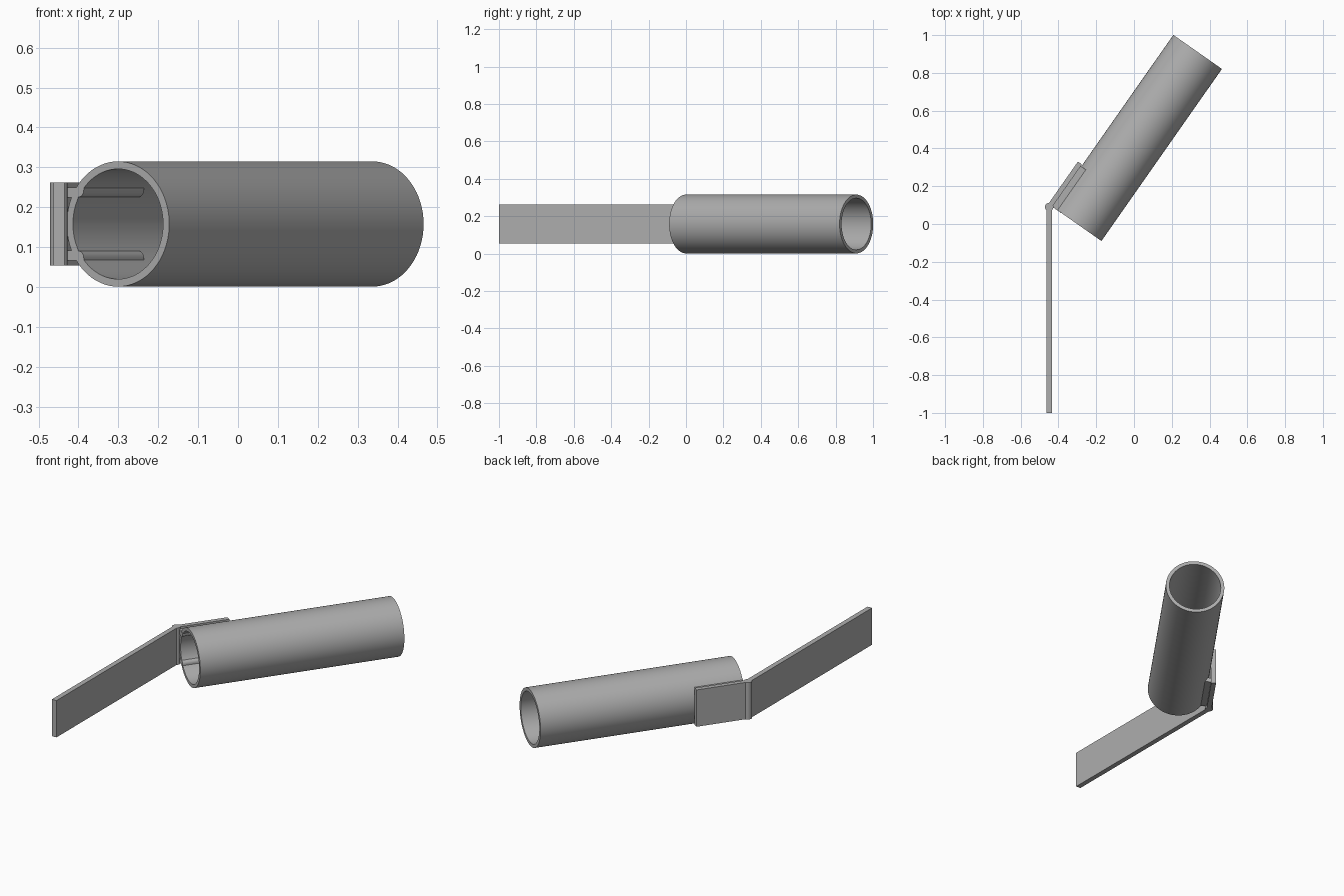
import bpy, bmesh, math
from mathutils import Matrix, Vector

cube = bpy.data.objects.get("Cube")
if cube:
    bpy.data.objects.remove(cube, do_unlink=True)

grey = bpy.data.materials.new("plain_grey")
grey.use_nodes = True
grey.diffuse_color = (0.42, 0.42, 0.42, 1)
grey.node_tree.nodes["Principled BSDF"].inputs["Base Color"].default_value = grey.diffuse_color

MID_Z = 0.158
HALF_H = 0.104
OUTER_R, INNER_R = 0.157, 0.138
TUBE_LEN = 1.112
HINGE = Vector((-0.449, 0.09, MID_Z))

# Tube frame: local x runs along the tube, local y towards the clip
FRAME = Matrix.Translation((-0.301, 0, MID_Z)) @ Matrix.Rotation(math.radians(55), 4, "Z")


def finish(name, bm, matrix=Matrix()):
    bmesh.ops.recalc_face_normals(bm, faces=bm.faces)
    mesh = bpy.data.meshes.new(name)
    bm.to_mesh(mesh)
    bm.free()
    mesh.materials.append(grey)
    ob = bpy.data.objects.new(name, mesh)
    bpy.context.collection.objects.link(ob)
    ob.matrix_world = matrix
    bpy.ops.object.select_all(action="DESELECT")
    ob.select_set(True)
    bpy.context.view_layer.objects.active = ob
    bpy.ops.object.shade_smooth_by_angle(angle=math.radians(30))
    return ob


def box(name, low, high, matrix=Matrix()):
    low, high = Vector(low), Vector(high)
    bm = bmesh.new()
    bmesh.ops.create_cube(bm, size=1)
    for v in bm.verts:
        v.co = (low + high) / 2 + v.co * (high - low)
    return finish(name, bm, matrix)


def extrude_along_tube(name, profile, start, end):
    bm = bmesh.new()
    face = bm.faces.new([bm.verts.new((start, y, z)) for y, z in profile])
    out = bmesh.ops.extrude_face_region(bm, geom=[face])
    moved = [g for g in out["geom"] if isinstance(g, bmesh.types.BMVert)]
    bmesh.ops.translate(bm, verts=moved, vec=(end - start, 0, 0))
    return finish(name, bm, FRAME)


# Hollow tube: a wall section spun round the tube axis
bm = bmesh.new()
wall = [bm.verts.new((x, r, 0)) for x, r in
        ((0, INNER_R), (0, OUTER_R), (TUBE_LEN, OUTER_R), (TUBE_LEN, INNER_R))]
edges = [bm.edges.new((wall[i], wall[(i + 1) % 4])) for i in range(4)]
bmesh.ops.spin(bm, geom=wall + edges, cent=(0, 0, 0), axis=(1, 0, 0),
               angle=math.tau, steps=72)
bmesh.ops.remove_doubles(bm, verts=bm.verts, dist=0.0001)
finish("tube", bm, FRAME)

# Hinge barrel
bm = bmesh.new()
bmesh.ops.create_cone(bm, cap_ends=True, segments=32, radius1=0.022,
                      radius2=0.022, depth=2 * HALF_H)
finish("hinge_barrel", bm, Matrix.Translation(HINGE))

# Long swinging flap
box("flap", (HINGE.x - 0.014, -1, MID_Z - HALF_H),
    (HINGE.x + 0.014, HINGE.y, MID_Z + HALF_H))

# Mounting plate beside the tube
box("mounting_plate", (-0.01, 0.160, -HALF_H), (0.273, 0.186, HALF_H), FRAME)

# Pair of ribs through the tube wall, each with one rounded inner corner
TIP, LOW, TOP, ROUND = 0.104, 0.067, 0.092, 0.018
for side, label in ((1, "upper"), (-1, "lower")):
    profile = [(0.162, TOP), (TIP, TOP)]
    for i in range(7):
        a = math.pi / 2 * i / 6
        profile.append((TIP + ROUND * (1 - math.cos(a)), LOW + ROUND * (1 - math.sin(a))))
    profile.append((0.162, LOW))
    extrude_along_tube(label + "_rib", [(y, side * z) for y, z in profile], -0.001, 0.262)
